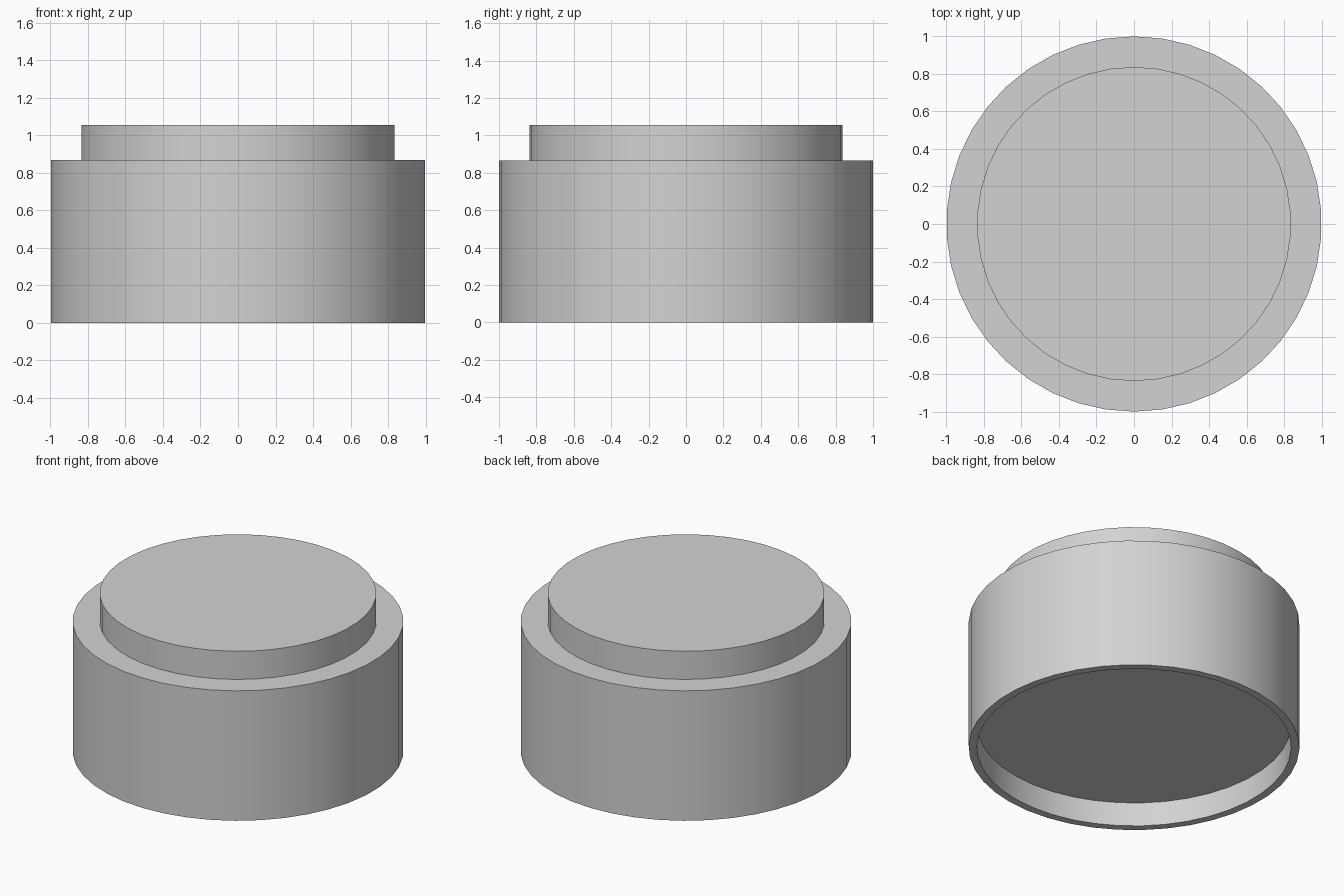
import bpy
import bmesh
from math import sin, cos, pi, radians

SIDES = 42

cube = bpy.data.objects.get("Cube")
if cube:
    bpy.data.objects.remove(cube, do_unlink=True)

grey = bpy.data.materials.new("light grey")
grey.use_nodes = True
colour = (0.65, 0.65, 0.65, 1)
grey.diffuse_color = colour
grey.node_tree.nodes["Principled BSDF"].inputs["Base Color"].default_value = colour


def lathe(name, profile):
    """Turn a (radius, height) profile around z and close both ends."""
    bm = bmesh.new()
    rings = []
    for radius, z in profile:
        angles = [2 * pi * i / SIDES for i in range(SIDES)]
        rings.append([bm.verts.new((radius * sin(a), radius * cos(a), z)) for a in angles])
    for low, high in zip(rings, rings[1:]):
        for i in range(SIDES):
            j = (i + 1) % SIDES
            bm.faces.new((low[i], low[j], high[j], high[i]))
    bm.faces.new(rings[0])
    bm.faces.new(rings[-1])
    bmesh.ops.recalc_face_normals(bm, faces=bm.faces)
    mesh = bpy.data.meshes.new(name)
    bm.to_mesh(mesh)
    bm.free()
    mesh.materials.append(grey)
    obj = bpy.data.objects.new(name, mesh)
    bpy.context.collection.objects.link(obj)
    bpy.ops.object.select_all(action="DESELECT")
    obj.select_set(True)
    bpy.context.view_layer.objects.active = obj
    bpy.ops.object.shade_smooth_by_angle(angle=radians(30))
    return obj


# Stepped drum: recessed underside, rim, outer wall, shoulder, raised top
lathe("stepped_drum", [
    (0.95, 0.16), (0.95, 0), (1, 0),
    (1, 0.867), (0.837, 0.867), (0.837, 1.055),
])
